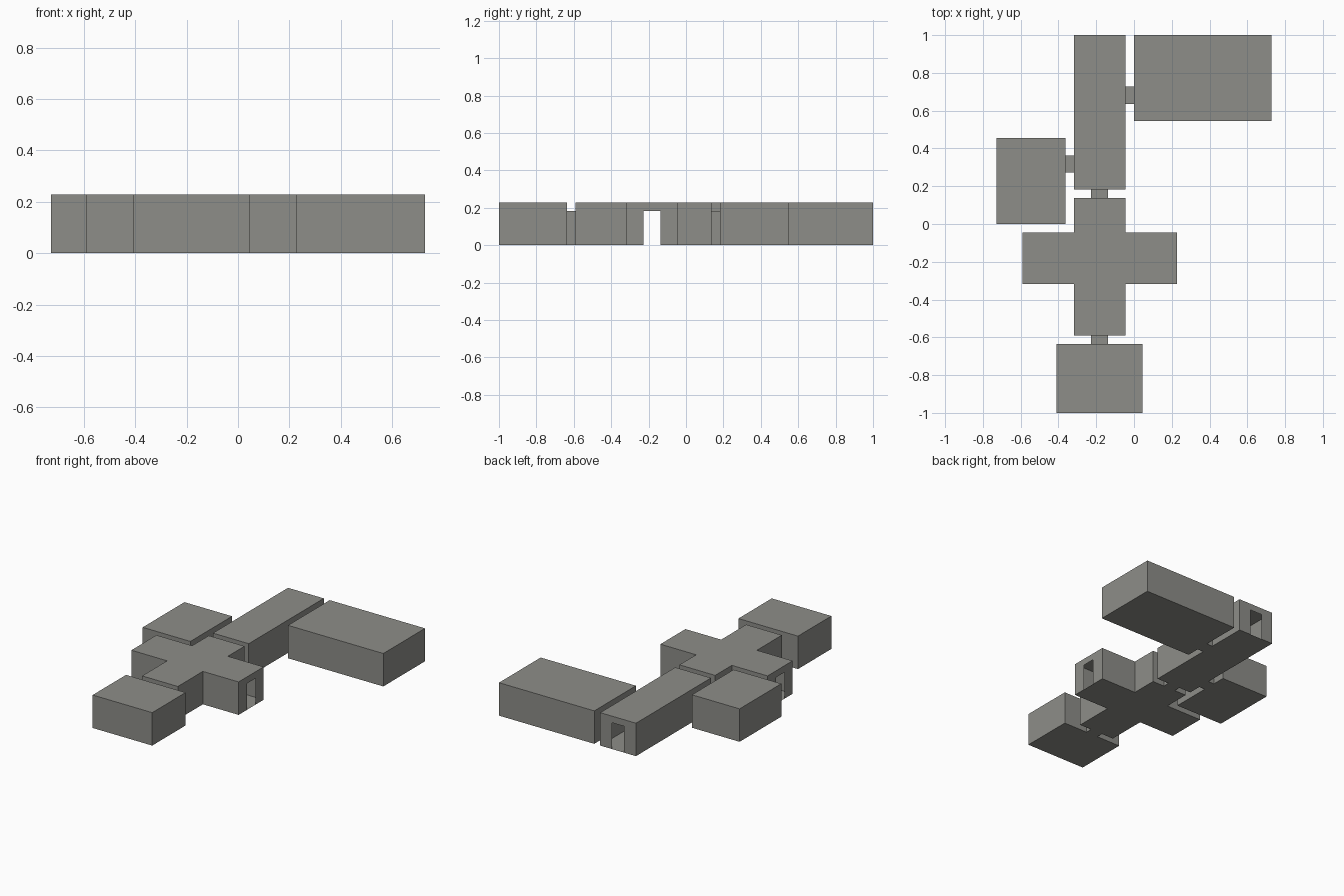
import bpy
import bmesh

if "Cube" in bpy.data.objects:
    bpy.data.objects.remove(bpy.data.objects["Cube"])

U = 1 / 22            # one grid cell of the plan
HEIGHT = 5            # room height in cells
DOOR = 4              # doorway height in cells

stone = bpy.data.materials.new("warm grey stone")
stone.diffuse_color = (0.27, 0.27, 0.25, 1)
stone.use_nodes = True
stone.node_tree.nodes["Principled BSDF"].inputs["Base Color"].default_value = stone.diffuse_color


def finish(name, bm):
    mesh = bpy.data.meshes.new(name)
    bm.to_mesh(mesh)
    bm.free()
    mesh.materials.append(stone)
    bpy.context.collection.objects.link(bpy.data.objects.new(name, mesh))


def face(bm, points):
    bm.faces.new([bm.verts.new((x * U, y * U, z * U)) for x, y, z in points])


def room(name, plan, doors=()):
    """Thin hollow shell over a counter-clockwise plan, doors = wall midpoints."""
    bm = bmesh.new()
    face(bm, [(x, y, 0) for x, y in reversed(plan)])
    face(bm, [(x, y, HEIGHT) for x, y in plan])
    for a, b in zip(plan, plan[1:] + plan[:1]):
        dx, dy = b[0] - a[0], b[1] - a[1]
        length = abs(dx) + abs(dy)
        dx, dy = dx / length, dy / length
        wall = [(*a, 0)]
        for px, py in doors:
            along = (px - a[0]) * dx + (py - a[1]) * dy
            off = (px - a[0]) * dy - (py - a[1]) * dx
            if off == 0 and 0 < along < length:
                # two-cell-wide doorway notched into the wall
                for s, z in ((-1, 0), (-1, DOOR), (1, DOOR), (1, 0)):
                    wall.append((px + s * dx, py + s * dy, z))
        face(bm, wall + [(*b, 0), (*b, HEIGHT), (*a, HEIGHT)])
    bmesh.ops.remove_doubles(bm, verts=bm.verts, dist=1e-5)
    finish(name, bm)


def box_plan(x0, y0, x1, y1):
    return [(x0, y0), (x1, y0), (x1, y1), (x0, y1)]


def passage(name, x0, y0, x1, y1, along_x):
    """Short tunnel open at both ends."""
    bm = bmesh.new()
    p = box_plan(x0, y0, x1, y1)
    face(bm, [(x, y, 0) for x, y in reversed(p)])
    face(bm, [(x, y, DOOR) for x, y in p])
    for i in ((0, 2) if along_x else (1, 3)):
        a, b = p[i], p[(i + 1) % 4]
        face(bm, [(*a, 0), (*b, 0), (*b, DOOR), (*a, DOOR)])
    bmesh.ops.remove_doubles(bm, verts=bm.verts, dist=1e-5)
    finish(name, bm)


# Rooms and halls
room("long_corridor", box_plan(-7, 4, -1, 22),
     [(-4, 4), (-4, 22), (-1, 15), (-7, 7)])
room("cross_hall",
     [(-7, -13), (-1, -13), (-1, -7), (5, -7), (5, -1), (-1, -1),
      (-1, 3), (-7, 3), (-7, -1), (-13, -1), (-13, -7), (-7, -7)],
     [(-4, -13), (-4, 3), (5, -4), (-13, -4)])
room("large_room", box_plan(0, 12, 16, 22), [(0, 15)])
room("side_room", box_plan(-16, 0, -8, 10), [(-8, 7)])
room("front_room", box_plan(-9, -22, 1, -14), [(-4, -14)])

# Door passages between them
passage("large_room_passage", -1, 14, 0, 16, True)
passage("side_room_passage", -8, 6, -7, 8, True)
passage("corridor_passage", -5, 3, -3, 4, False)
passage("front_room_passage", -5, -14, -3, -13, False)
